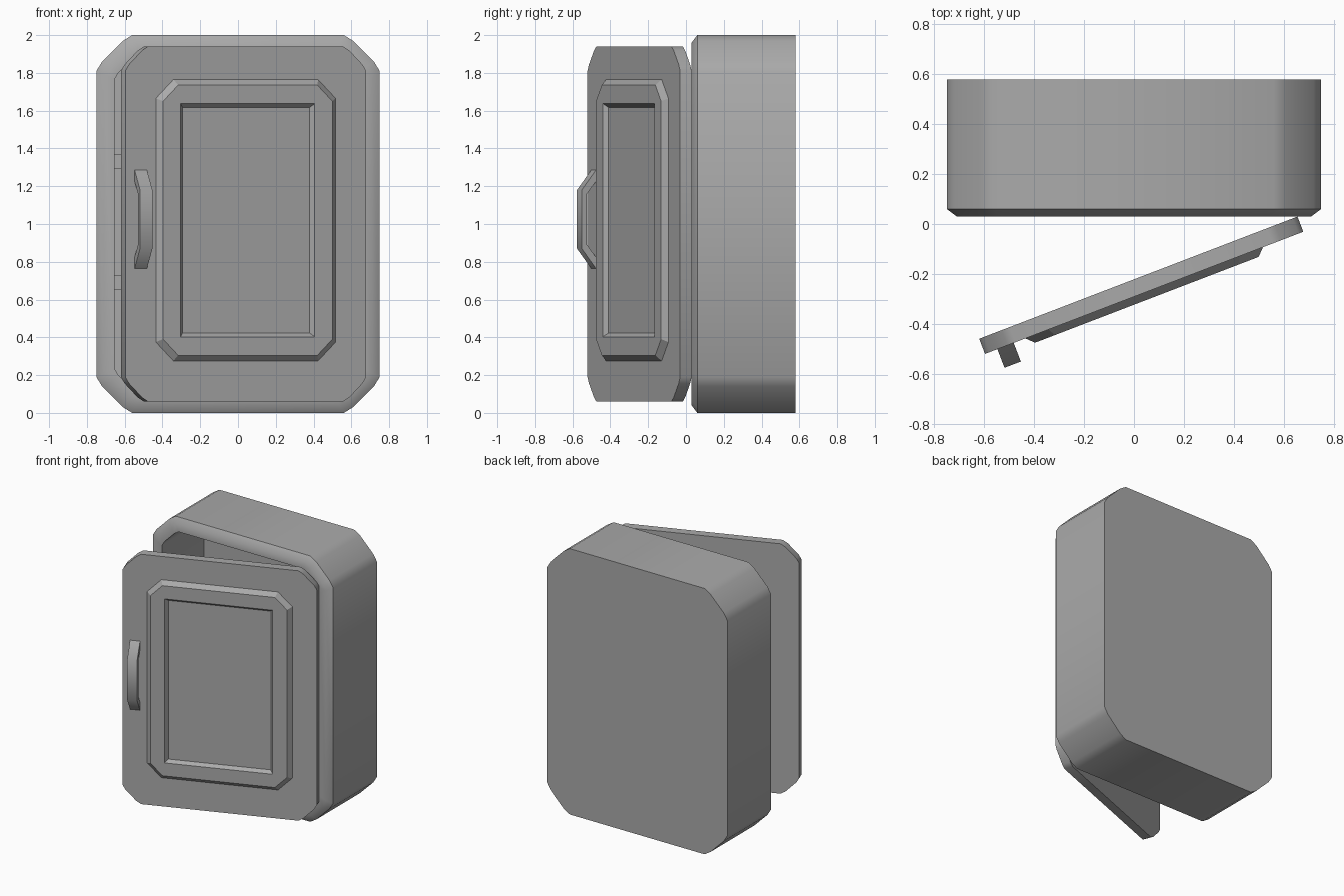
import bpy, bmesh, math
from mathutils import Matrix

cube = bpy.data.objects.get("Cube")
if cube:
    bpy.data.objects.remove(cube, do_unlink=True)

grey = bpy.data.materials.new("plain grey")
grey.use_nodes = True
grey.diffuse_color = (0.4, 0.4, 0.4, 1)
grey.node_tree.nodes["Principled BSDF"].inputs["Base Color"].default_value = (0.4, 0.4, 0.4, 1)

SOFT = [(1, 0), (0.74, 0.16), (0.16, 0.74), (0, 1)]   # rounded corner
CUT = [(1, 0), (0, 1)]                                # straight chamfer


def outline(w, h, c, corner):
    """Rectangle of half sizes w, h with cut corners of size c."""
    quarter = [(w - c * a, h - c * b) for a, b in corner]
    pts = []
    for sx, sz in ((1, 1), (-1, 1), (-1, -1), (1, -1)):
        part = quarter if sx * sz < 0 else quarter[::-1]
        pts += [(x * sx, z * sz) for x, z in part]
    return pts


def finish(name, bm, matrix, smooth):
    bmesh.ops.remove_doubles(bm, verts=bm.verts, dist=0.0005)
    bmesh.ops.recalc_face_normals(bm, faces=bm.faces)
    mesh = bpy.data.meshes.new(name)
    bm.to_mesh(mesh)
    bm.free()
    mesh.materials.append(grey)
    obj = bpy.data.objects.new(name, mesh)
    bpy.context.collection.objects.link(obj)
    obj.matrix_world = matrix
    if smooth:
        bpy.ops.object.select_all(action='DESELECT')
        bpy.context.view_layer.objects.active = obj
        obj.select_set(True)
        bpy.ops.object.shade_smooth_by_angle(angle=math.radians(40))
    return obj


def loft(name, rings, corner, matrix, smooth=False):
    """Skin a closed shell through rings of (half width, half height, corner, y)."""
    bm = bmesh.new()
    loops = [[bm.verts.new((x, y, z)) for x, z in outline(w, h, c, corner)]
             for w, h, c, y in rings]
    for a, b in zip(loops, loops[1:]):
        for i in range(len(a)):
            j = (i + 1) % len(a)
            bm.faces.new((a[i], a[j], b[j], b[i]))
    bm.faces.new(loops[0])
    bm.faces.new(loops[-1])
    return finish(name, bm, matrix, smooth)


# Hollow cabinet shell with a bevelled front rim
mid = Matrix.Translation((0, 0, 1))
loft("cabinet_body", [(0.75, 1, 0.19, 0.58), (0.75, 1, 0.19, 0.06),
                      (0.71, 0.96, 0.17, 0.03), (0.655, 0.905, 0.14, 0.03),
                      (0.655, 0.905, 0.14, 0.53)], SOFT, mid, True)

# Two shelves inside
for name, z in (("lower_shelf", 0.69), ("upper_shelf", 1.33)):
    loft(name, [(0.655, 0.04, 0, 0.1), (0.655, 0.04, 0, 0.535)], CUT,
         Matrix.Translation((0, 0, z)))

# Door standing ajar, local y = 0 is its back face
swing = Matrix.Translation((0.0175, -0.215, 1)) @ Matrix.Rotation(math.radians(21), 4, 'Z')
front = -0.065
loft("door", [(0.683, 0.94, 0.13, 0), (0.683, 0.94, 0.13, front)], SOFT, swing, True)

# Raised door panel with a sunken middle
loft("door_panel", [(0.51, 0.745, 0.1, front), (0.48, 0.715, 0.085, front - 0.03),
                    (0.38, 0.617, 0, front - 0.03), (0.36, 0.597, 0, front - 0.005)],
     CUT, swing @ Matrix.Translation((0, 0, 0.02)))

# Bent strap handle on the free edge: outer and inner paths of (depth, z)
outer = [(0, 0.26), (0.08, 0.155), (0.08, -0.155), (0, -0.26)]
inner = [(0, 0.2), (0.05, 0.135), (0.05, -0.135), (0, -0.2)]
bm = bmesh.new()
strips = [[bm.verts.new((x, front - d, z)) for d, z in path]
          for x in (-0.63, -0.56) for path in (outer, inner)]
for a, b in ((0, 1), (1, 3), (3, 2), (2, 0)):
    for i in range(3):
        bm.faces.new((strips[a][i], strips[a][i + 1], strips[b][i + 1], strips[b][i]))
for i in (0, 3):
    bm.faces.new([strips[k][i] for k in (0, 1, 3, 2)])
finish("door_handle", bm, swing @ Matrix.Translation((0, 0, 0.025)), True)
